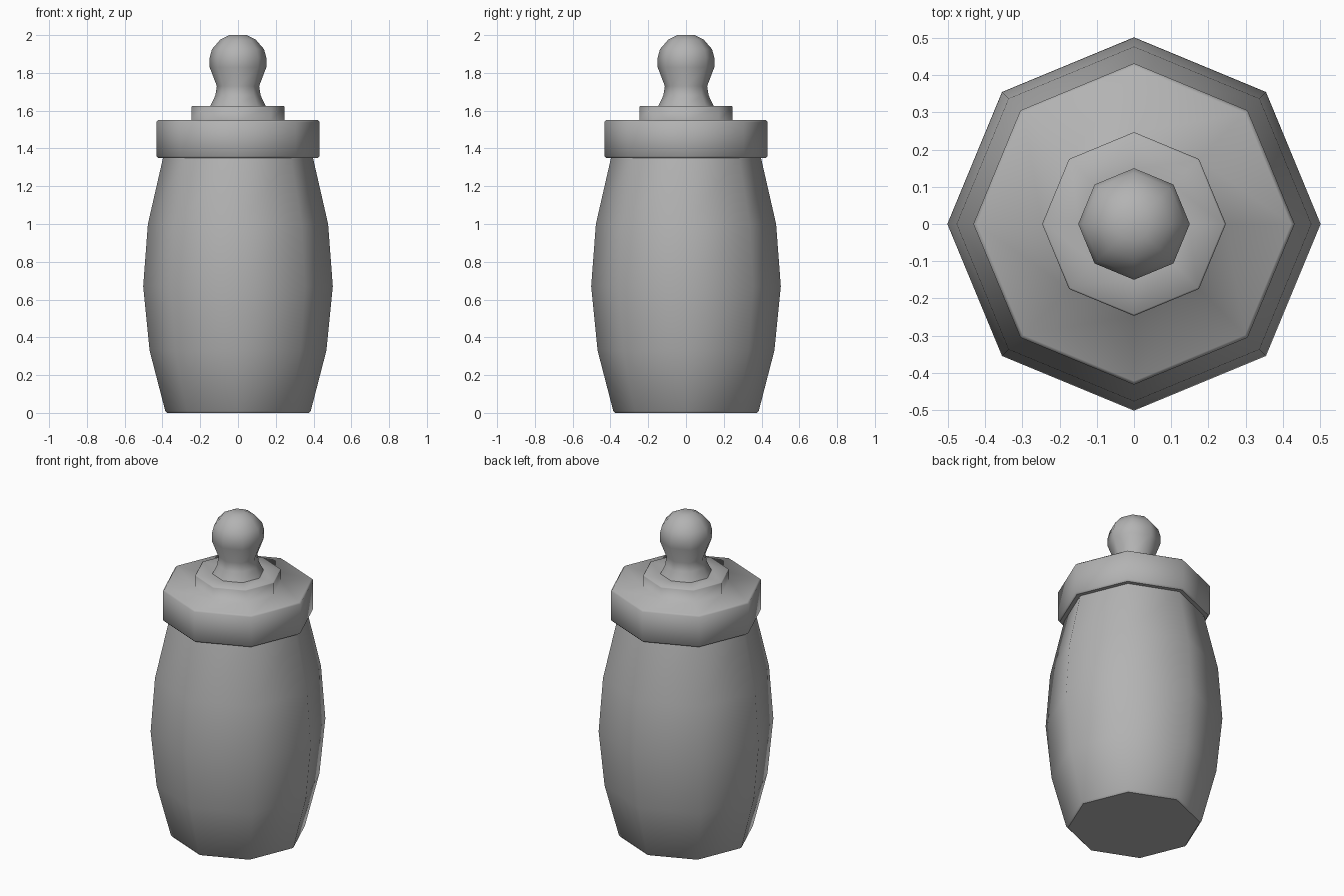
import bpy, bmesh
from math import sin, cos, pi, radians

if "Cube" in bpy.data.objects:
    bpy.data.objects.remove(bpy.data.objects["Cube"])

SIDES = 8

# Darker grey shared by all parts
grey = bpy.data.materials.new("mid_grey")
grey.diffuse_color = (0.45, 0.45, 0.45, 1)
grey.use_nodes = True
grey.node_tree.nodes["Principled BSDF"].inputs["Base Color"].default_value = grey.diffuse_color


def lathe(name, profile, close_bottom=False, close_top=False, angle=50):
    """Revolve (radius, z) points into an eight-sided part."""
    bm = bmesh.new()
    rings = [[bm.verts.new((r * cos(2 * pi * i / SIDES), r * sin(2 * pi * i / SIDES), z))
              for i in range(SIDES)] for r, z in profile]
    for a, b in zip(rings, rings[1:]):
        for i in range(SIDES):
            j = (i + 1) % SIDES
            bm.faces.new((a[i], a[j], b[j], b[i]))
    if close_bottom:
        bm.faces.new(rings[0][::-1])
    if close_top:
        bm.faces.new(rings[-1])
    mesh = bpy.data.meshes.new(name)
    bm.to_mesh(mesh)
    bm.free()
    mesh.materials.append(grey)
    obj = bpy.data.objects.new(name, mesh)
    bpy.context.collection.objects.link(obj)
    bpy.ops.object.select_all(action='DESELECT')
    obj.select_set(True)
    bpy.context.view_layer.objects.active = obj
    bpy.ops.object.shade_smooth_by_angle(angle=radians(angle))
    # Keep the base flat
    for face in mesh.polygons:
        if face.normal.z < -0.99:
            face.use_smooth = False
    return obj


# Barrel-shaped bottle, open where it meets the collar
lathe("bottle_body", [(0.375, 0), (0.385, 0.01), (0.468, 0.33), (0.502, 0.67),
                      (0.477, 1.0), (0.397, 1.35)], close_bottom=True)

# Screw collar with small bevels, rising into the softly shaded disc under the teat
lathe("screw_collar", [(0.397, 1.35), (0.422, 1.35), (0.432, 1.36), (0.432, 1.54),
                       (0.422, 1.55), (0.247, 1.55), (0.247, 1.62), (0.242, 1.625),
                       (0.147, 1.625)], angle=100)

# Rounded teat
lathe("teat", [(0.147, 1.625), (0.12, 1.68), (0.112, 1.73), (0.15, 1.83), (0.15, 1.88),
               (0.138, 1.925), (0.095, 1.975), (0.045, 2.0)], close_top=True)
